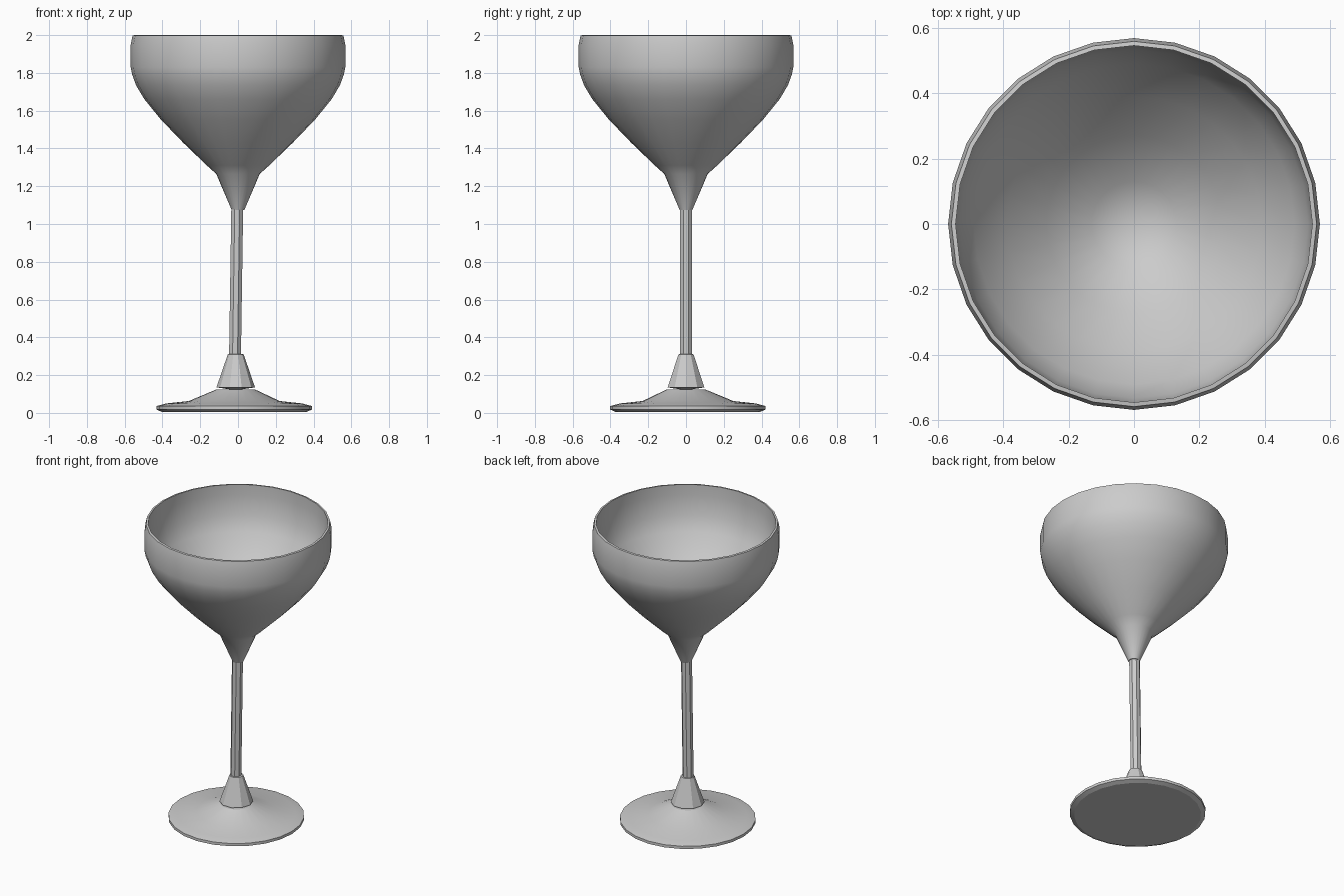
import bpy, bmesh, math

if "Cube" in bpy.data.objects:
    bpy.data.objects.remove(bpy.data.objects["Cube"])


def lathe(name, profile, sides, angle=25, turn=0.0):
    """Spin rows of (radius, z, x offset, y offset) into a closed surface."""
    bm = bmesh.new()
    rings = []
    for r, z, ox, oy in profile:
        if r == 0:
            rings.append([bm.verts.new((ox, oy, z))])
            continue
        rings.append([bm.verts.new((ox + r * math.cos(turn + math.tau * i / sides),
                                    oy + r * math.sin(turn + math.tau * i / sides), z))
                      for i in range(sides)])
    for a, b in zip(rings, rings[1:]):
        for i in range(sides):
            j = (i + 1) % sides
            if len(a) == 1:
                bm.faces.new((a[0], b[j], b[i]))
            elif len(b) == 1:
                bm.faces.new((a[i], a[j], b[0]))
            else:
                bm.faces.new((a[i], a[j], b[j], b[i]))
    bmesh.ops.recalc_face_normals(bm, faces=bm.faces)
    mesh = bpy.data.meshes.new(name)
    bm.to_mesh(mesh)
    bm.free()
    obj = bpy.data.objects.new(name, mesh)
    bpy.context.collection.objects.link(obj)
    bpy.ops.object.select_all(action='DESELECT')
    obj.select_set(True)
    bpy.context.view_layer.objects.active = obj
    bpy.ops.object.shade_smooth_by_angle(angle=math.radians(angle))
    return obj


def centred(points, ox=0.0, oy=0.0):
    return [(r, z, ox, oy) for r, z in points]


# Foot: thin disc, slightly off centre, rising to a low mound
foot = centred([(0, 0.006), (0.385, 0.006), (0.412, 0.018), (0.412, 0.036), (0.36, 0.05),
                (0.24, 0.063)], -0.02, 0.01)
foot += centred([(0.10, 0.125), (0, 0.125)], -0.012, 0.0)
lathe("foot", foot, 24, 20)

# Flared collar at the bottom of the stem
lathe("stem_collar", centred([(0, 0.12), (0.102, 0.135), (0.042, 0.31), (0, 0.315)], -0.012),
      10, 20)

# Slim stem, leaning very slightly
lathe("stem", [(0, 0.29, -0.016, 0), (0.034, 0.29, -0.016, 0),
               (0.034, 1.09, -0.004, 0), (0, 1.09, -0.004, 0)], 8, 20, math.pi / 8)

# Bowl: faceted neck and rounded outside, then over the rim and down the inside
outside = [(0, 1.075), (0.034, 1.075), (0.115, 1.265), (0.165, 1.31), (0.29, 1.43),
           (0.41, 1.555), (0.495, 1.66), (0.54, 1.735), (0.56, 1.79), (0.568, 1.83),
           (0.568, 1.95), (0.558, 1.998)]
inside = [(0.545, 2.0), (0.545, 1.93), (0.532, 1.80), (0.49, 1.71), (0.39, 1.575),
          (0.27, 1.455), (0.13, 1.33), (0, 1.29)]
lathe("bowl", centred(outside + inside), 28, 25)
